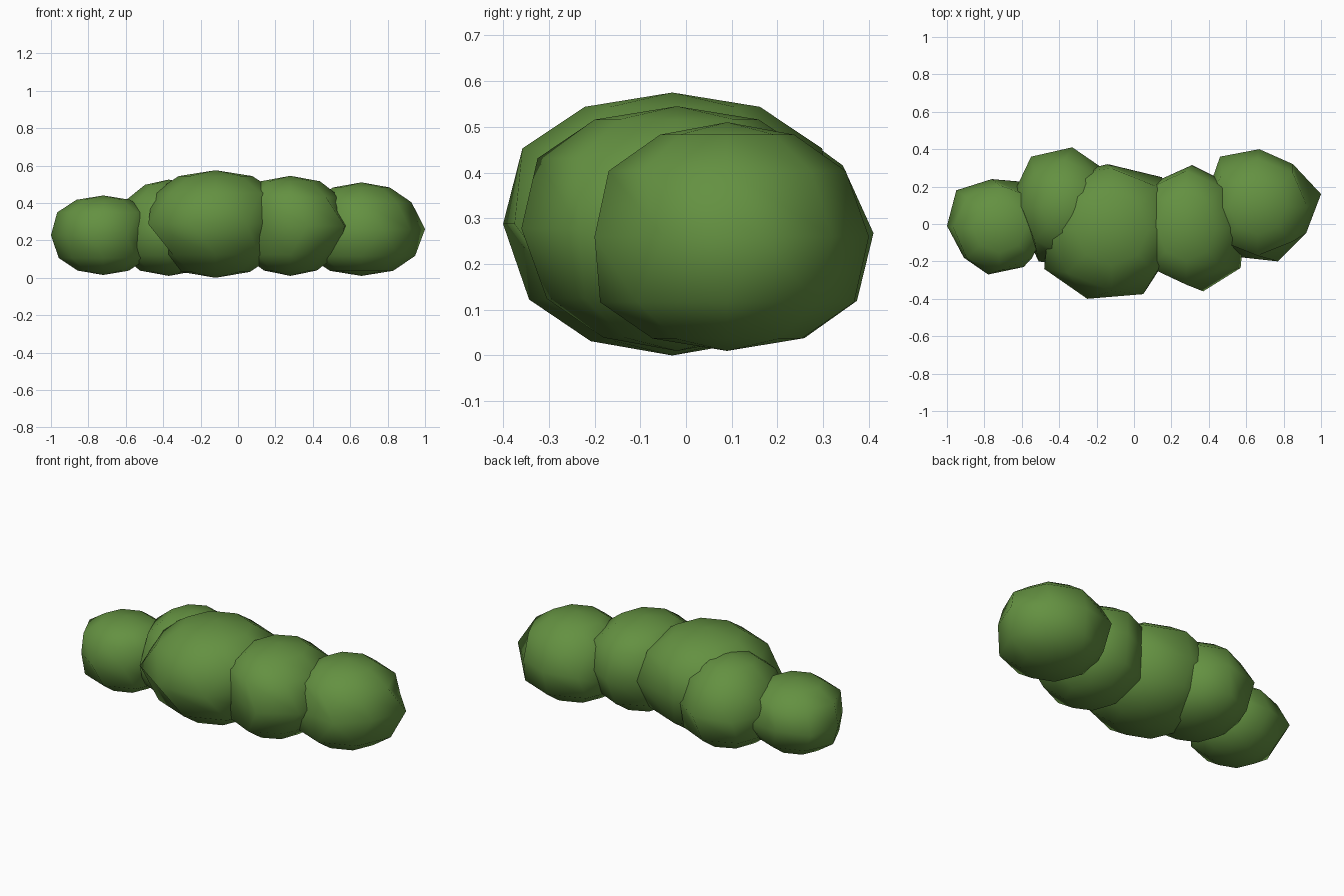
import bpy
import bmesh
import math
from mathutils import Vector

default_cube = bpy.data.objects.get("Cube")
if default_cube:
    bpy.data.objects.remove(default_cube, do_unlink=True)

# Leaf colour
leaf = bpy.data.materials.new("leaf_green")
leaf.use_nodes = True
leaf_colour = (0.127, 0.283, 0.053, 1.0)
leaf.diffuse_color = leaf_colour
shader = leaf.node_tree.nodes["Principled BSDF"]
shader.inputs["Base Color"].default_value = leaf_colour
shader.inputs["Roughness"].default_value = 0.9


def foliage_clump(name, centre, radii, bottom, top, flare, outline):
    """Low-poly ellipsoid with an uneven outline around its widest ring.

    A positive flare widens the upper half and narrows the lower half.
    """
    bm = bmesh.new()
    bmesh.ops.create_uvsphere(bm, u_segments=8, v_segments=6, radius=1)
    for vert in bm.verts:
        x, y, z = vert.co
        # Slightly boxy profile, fuller than a true sphere
        level = math.copysign(abs(z) ** 0.8, z)
        height = bottom + (top - bottom) * (level + 1) / 2
        if abs(z) < 0.1:
            meridian = round(math.atan2(y, x) / (math.pi / 4)) % 8
            plan = Vector(outline[meridian])
        else:
            spread = 1 + flare * level
            plan = Vector((centre[0] + x * radii[0] * spread,
                           centre[1] + y * radii[1] * spread))
        vert.co = (plan.x, plan.y, height)
    bmesh.ops.recalc_face_normals(bm, faces=bm.faces)
    for face in bm.faces:
        face.smooth = True
    mesh = bpy.data.meshes.new(name)
    bm.to_mesh(mesh)
    bm.free()
    mesh.materials.append(leaf)
    clump = bpy.data.objects.new(name, mesh)
    bpy.context.collection.objects.link(clump)


# Overlapping clumps from the right end to the left end of the hedge
foliage_clump("right_end_clump", (-.72, -.02), (.28, .26), .015, .44, .03, [
    (-.46, -.02), (-.53, .22), (-.76, .24), (-.95, .18),
    (-1, -.01), (-.91, -.18), (-.78, -.27), (-.59, -.23)])

foliage_clump("right_rear_clump", (-.37, .09), (.28, .31), .01, .525, -.1, [
    (-.1, .1), (-.17, .3), (-.33, .41), (-.55, .36),
    (-.66, .13), (-.51, -.2), (-.37, -.22), (-.17, -.12)])

foliage_clump("large_middle_clump", (-.12, -.03), (.38, .37), 0, .575, .04, [
    (.26, -.05), (.15, .25), (-.14, .32), (-.36, .27),
    (-.46, 0), (-.48, -.24), (-.25, -.4), (.05, -.375)])

foliage_clump("left_middle_clump", (.28, -.02), (.3, .34), .01, .545, .06, [
    (.59, -.02), (.48, .23), (.31, .315), (.1, .22),
    (.02, 0), (.13, -.25), (.37, -.36), (.57, -.235)])

foliage_clump("left_end_clump", (.66, .09), (.32, .31), .01, .51, -.06, [
    (1, .16), (.85, .32), (.67, .4), (.46, .36),
    (.38, .13), (.5, -.17), (.77, -.2), (.92, -.05)])
